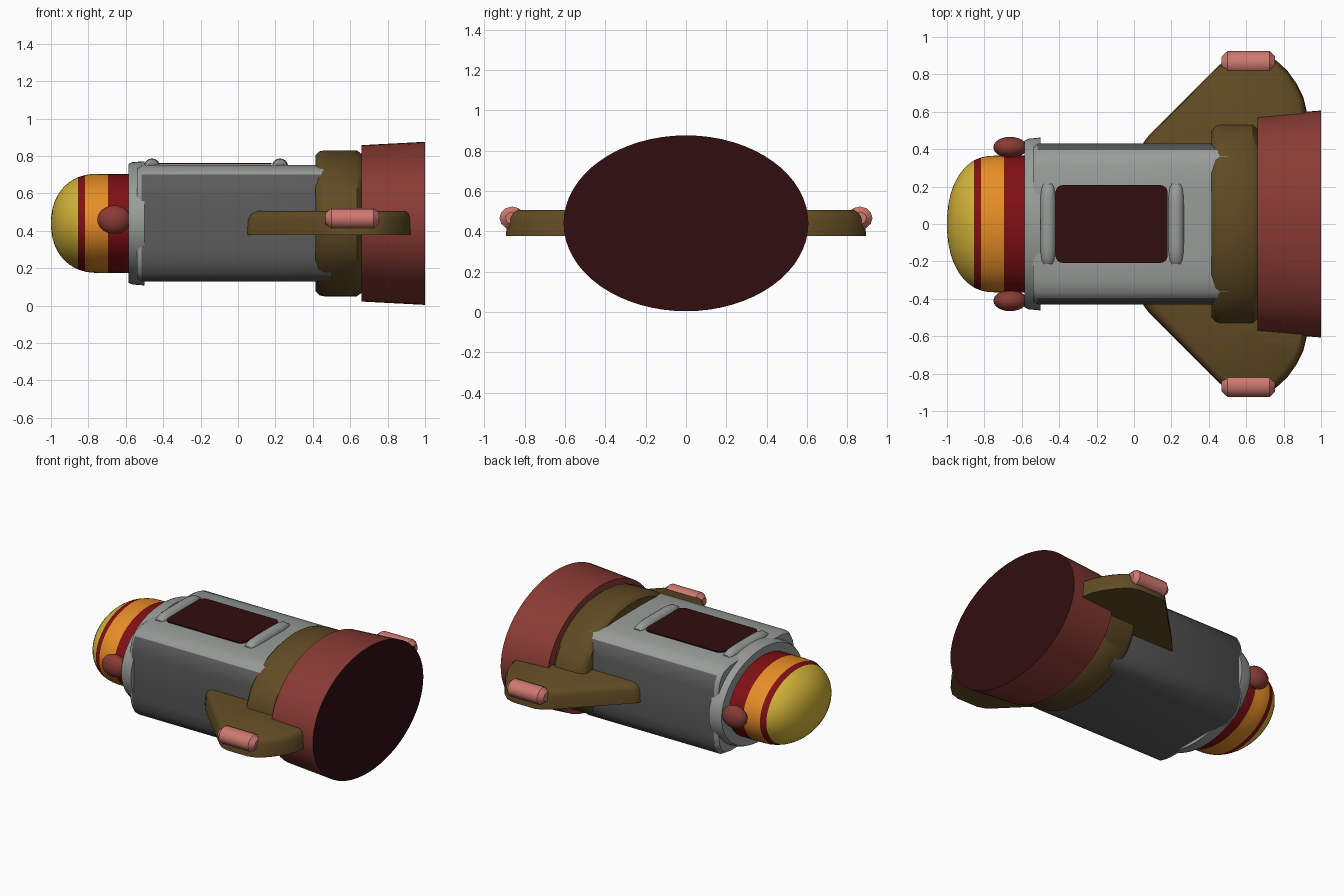
import bpy, bmesh, math

if "Cube" in bpy.data.objects:
    bpy.data.objects.remove(bpy.data.objects["Cube"])

CZ = 0.44  # height of the long axis


def mat(name, r, g, b):
    m = bpy.data.materials.new(name)
    m.diffuse_color = (r, g, b, 1)
    m.use_nodes = True
    m.node_tree.nodes["Principled BSDF"].inputs["Base Color"].default_value = m.diffuse_color
    return m


LIGHT = mat("light grey", 0.31, 0.335, 0.315)
DARK = mat("dark grey", 0.105, 0.105, 0.105)
YELLOW = mat("yellow", 0.66, 0.46, 0.04)
ORANGE = mat("orange", 0.80, 0.27, 0.02)
RED = mat("deep red", 0.22, 0.005, 0.007)
MAROON = mat("dark maroon", 0.03, 0.004, 0.005)
BROWN = mat("olive brown", 0.118, 0.070, 0.017)
RUST = mat("rust red", 0.25, 0.043, 0.034)
PINK = mat("salmon", 0.62, 0.19, 0.16)


def finish(name, bm, mats, angle=35, rule=None):
    """Turn a bmesh into an object, colouring faces by an optional rule."""
    bmesh.ops.recalc_face_normals(bm, faces=bm.faces)
    bm.normal_update()
    if rule:
        for f in bm.faces:
            f.material_index = rule(f.calc_center_median(), f.normal)
    me = bpy.data.meshes.new(name)
    bm.to_mesh(me)
    bm.free()
    ob = bpy.data.objects.new(name, me)
    bpy.context.collection.objects.link(ob)
    for m in mats:
        me.materials.append(m)
    bpy.ops.object.select_all(action='DESELECT')
    ob.select_set(True)
    bpy.context.view_layer.objects.active = ob
    bpy.ops.object.shade_smooth_by_angle(angle=math.radians(angle))
    return ob


def loft(name, sections, mats, angle=35, rule=None):
    """Skin a list of closed point loops and cap both ends."""
    bm = bmesh.new()
    rings = [[bm.verts.new(p) for p in s] for s in sections]
    n = len(rings[0])
    for a, b in zip(rings, rings[1:]):
        for i in range(n):
            j = (i + 1) % n
            bm.faces.new((a[i], a[j], b[j], b[i]))
    bm.faces.new(rings[0])
    bm.faces.new(rings[-1])
    return finish(name, bm, mats, angle, rule)


def ellipse(x, ry, rz, n=64):
    return [(x, ry * math.cos(2 * math.pi * i / n), CZ + rz * math.sin(2 * math.pi * i / n))
            for i in range(n)]


# Nose: blunt dome with painted bands split at the stripe positions
xs = [-1.0 + 0.25 * (1 - math.cos(math.pi / 2 * i / 12)) for i in range(1, 13)]
xs = sorted(xs + [-0.9995, -0.855, -0.817, -0.695, -0.55])


def nose_r(x):
    u = min(1, max(0, (-0.75 - x) / 0.25))
    return max(0.02, (1 - u ** 2.2) ** (1 / 2.2))


def nose_rule(c, n):
    if c.x < -0.855:
        return 0
    return 1 if c.x < -0.817 else 2 if c.x < -0.695 else 1


loft("nose", [ellipse(x, 0.365 * nose_r(x), 0.265 * nose_r(x)) for x in xs],
     [YELLOW, RED, ORANGE], 50, nose_rule)

# Collar behind the nose
loft("collar", [ellipse(*s) for s in ((-0.585, 0.38, 0.27), (-0.585, 0.445, 0.318),
                                      (-0.565, 0.456, 0.327), (-0.50, 0.462, 0.332),
                                      (-0.50, 0.36, 0.26))], [LIGHT])

# Hull: rounded box with a gently crowned roof
half = [(0.0, 0.752), (0.18, 0.751), (0.30, 0.745), (0.362, 0.728), (0.395, 0.700),
        (0.42, 0.655), (0.43, 0.60), (0.43, 0.29), (0.42, 0.225), (0.395, 0.172),
        (0.355, 0.14), (0.30, 0.13), (0.0, 0.13)]
outline = half + [(-y, z) for y, z in half[-2:0:-1]]


def hull(x, s):
    return [(x, y * s, CZ + (z - CZ) * s) for y, z in outline]


loft("hull", [hull(-0.54, 0.96), hull(-0.515, 1), hull(0.5, 1)], [DARK, LIGHT], 40,
     lambda c, n: 1 if c.z > 0.71 or n.x < -0.3 else 0)

# Engine ring and flared exhaust
loft("engine_ring", [ellipse(*s) for s in ((0.415, 0.40, 0.29), (0.415, 0.505, 0.365),
                                           (0.435, 0.53, 0.385), (0.46, 0.538, 0.39),
                                           (0.635, 0.538, 0.39), (0.66, 0.515, 0.372),
                                           (0.67, 0.45, 0.33))], [BROWN], 40)
loft("exhaust", [ellipse(*s) for s in ((0.66, 0.577, 0.418), (1.0, 0.607, 0.436))],
     [RUST, MAROON], 35, lambda c, n: 1 if n.x > 0.9 else 0)

# Roof hatch: thin plate with rounded corners
plate = []
for sx, sy, a0 in ((1, 1, 0), (-1, 1, 90), (-1, -1, 180), (1, -1, 270)):
    for k in range(5):
        a = math.radians(a0 + 22.5 * k)
        plate.append((-0.12 + sx * 0.26 + 0.04 * math.cos(a), sy * 0.168 + 0.04 * math.sin(a)))
loft("roof_hatch", [[(x, y, z) for x, y in plate] for z in (0.755, 0.763)], [MAROON])


def ellipsoid(name, c, r, m):
    bm = bmesh.new()
    bmesh.ops.create_uvsphere(bm, u_segments=24, v_segments=14, radius=1)
    for v in bm.verts:
        v.co = [c[i] + v.co[i] * r[i] for i in range(3)]
    return finish(name, bm, [m], 60)


# Raised handles at both ends of the hatch
for label, x in (("front", -0.46), ("rear", 0.225)):
    spec = [(-0.215, 0.3), (-0.19, 0.7), (-0.15, 0.92), (-0.09, 1),
            (0.09, 1), (0.15, 0.92), (0.19, 0.7), (0.215, 0.3)]
    loft(label + "_handle",
         [[(x + 0.043 * (0.4 + 0.6 * s) * math.cos(a), y, 0.745 + 0.042 * s * math.sin(a))
           for a in (2 * math.pi * i / 16 for i in range(16))] for y, s in spec], [LIGHT], 50)

# Wing outline in plan, from leading root round the tip to the trailing root
wing = [(0.05, 0.30), (0.05, 0.435), (0.08, 0.475), (0.45, 0.845), (0.49, 0.877), (0.54, 0.893),
        (0.70, 0.893), (0.76, 0.875), (0.82, 0.82), (0.87, 0.75), (0.905, 0.68),
        (0.922, 0.61), (0.922, 0.30)]


def wing_level(side, z, inset):
    return [(0.55 + (x - 0.55) * (1 - inset), side * (y if y < 0.31 else y - inset * 0.85), z)
            for x, y in wing]


for side, label in ((-1, "right"), (1, "left")):
    loft(label + "_wing", [wing_level(side, z, i) for z, i in
                           ((0.378, 0), (0.465, 0.008), (0.49, 0.022), (0.506, 0.055))],
         [BROWN], 40)
    # Wing tip pod: chamfered capsule
    loft(label + "_tip_pod",
         [[(x, side * 0.862 + r * 1.1 * math.cos(a), 0.466 + r * math.sin(a))
           for a in (math.pi / 6 * i for i in range(12))]
          for x, r in ((0.468, 0.03), (0.50, 0.057), (0.725, 0.057), (0.755, 0.03))],
         [PINK], 35)
    # Bulb beside the nose
    ellipsoid(label + "_nose_bulb", (-0.662, side * 0.41, 0.46), (0.09, 0.056, 0.076), RUST)
